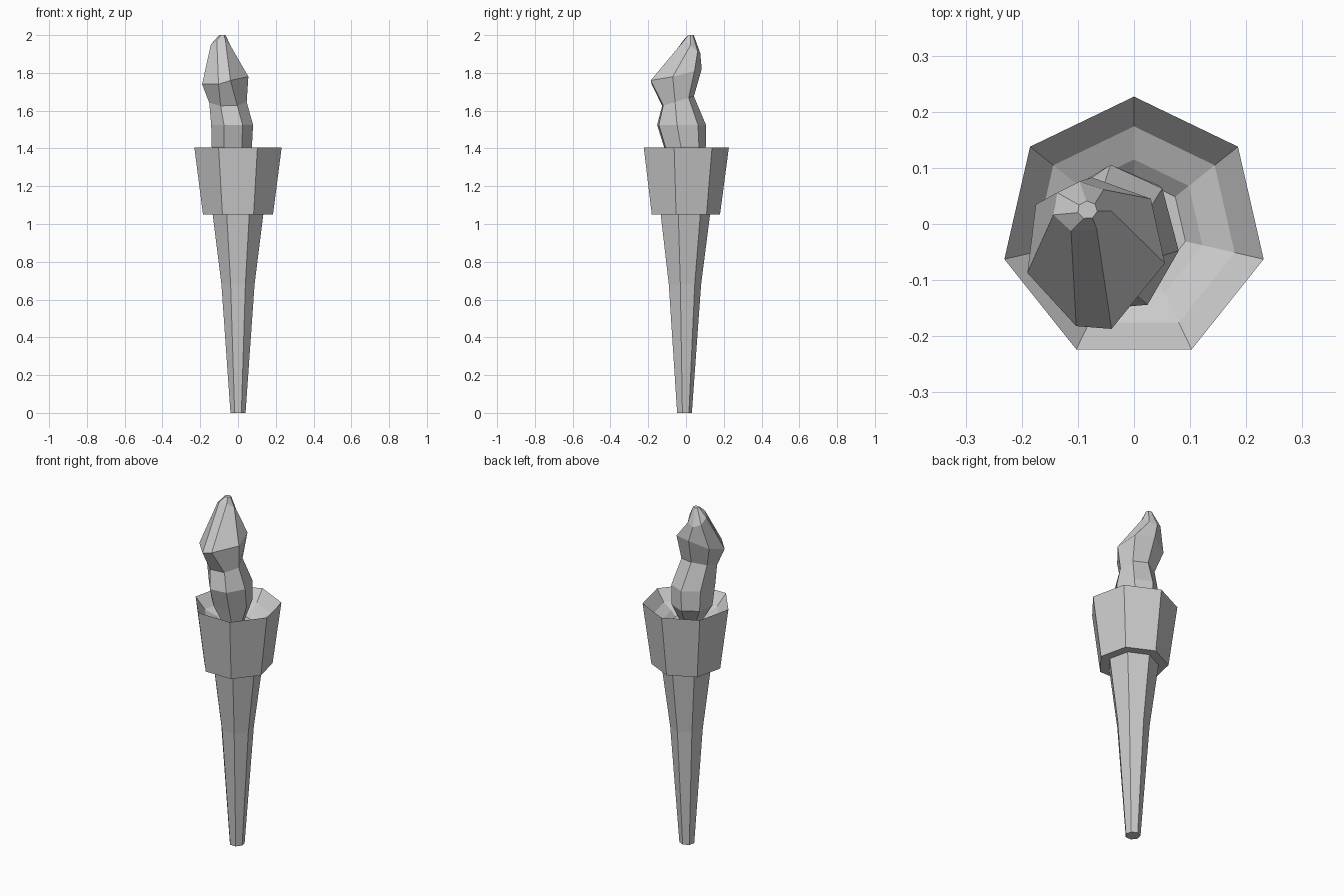
import bpy, bmesh
from math import sin, cos, pi, radians

if "Cube" in bpy.data.objects:
    bpy.data.objects.remove(bpy.data.objects["Cube"])

SIDES = 7


def oval_ring(cx, cy, z, rx, ry, phase=90, tilt=0):
    """Seven points round an oval; tilt makes z change with depth."""
    pts = []
    for i in range(SIDES):
        a = radians(phase) + 2 * pi * i / SIDES
        dy = ry * sin(a)
        pts.append((cx + rx * cos(a), cy + dy, z + tilt * dy))
    return pts


def loft(name, rings):
    """Skin a stack of rings and close both ends."""
    bm = bmesh.new()
    loops = [[bm.verts.new(p) for p in ring] for ring in rings]
    for low, high in zip(loops, loops[1:]):
        for i in range(SIDES):
            j = (i + 1) % SIDES
            bm.faces.new((low[i], low[j], high[j], high[i]))
    bm.faces.new(loops[0][::-1])
    bm.faces.new(loops[-1])
    bmesh.ops.recalc_face_normals(bm, faces=bm.faces)
    mesh = bpy.data.meshes.new(name)
    bm.to_mesh(mesh)
    bm.free()
    obj = bpy.data.objects.new(name, mesh)
    bpy.context.collection.objects.link(obj)
    return obj


def turned(name, profile):
    """Seven-sided turned part from (radius, height) pairs."""
    return loft(name, [oval_ring(0, -0.01, z, r, r) for r, z in profile])


# Tapered handle
turned("handle", [(0.041, 0), (0.09, 0.68), (0.138, 1.055)])

# Cup with sloping rim and shallow bowl
turned("cup", [(0.13, 1.05), (0.19, 1.05), (0.237, 1.405), (0.184, 1.34),
               (0.125, 1.315), (0.094, 1.29)])

# Twisting flame: waisted body, irregular shoulder, pointed tip
shoulder = [(0.03, 0.045, 1.81), (-0.075, 0.083, 1.82), (-0.175, 0.035, 1.78),
            (-0.19, -0.087, 1.74), (-0.103, -0.182, 1.74),
            (-0.04, -0.187, 1.76), (0.055, -0.07, 1.78)]
loft("flame", [
    oval_ring(-0.01, -0.03, 1.28, 0.05, 0.05, 43),
    oval_ring(-0.035, -0.01, 1.41, 0.11, 0.115, 43),
    oval_ring(-0.033, -0.028, 1.525, 0.114, 0.134, 43),
    oval_ring(-0.055, -0.045, 1.65, 0.102, 0.087, 43, 0.3),
    shoulder,
    oval_ring(-0.093, 0.03, 1.94, 0.053, 0.046, 43, -0.8),
    oval_ring(-0.083, 0.025, 2.0, 0.018, 0.016, 43),
])
